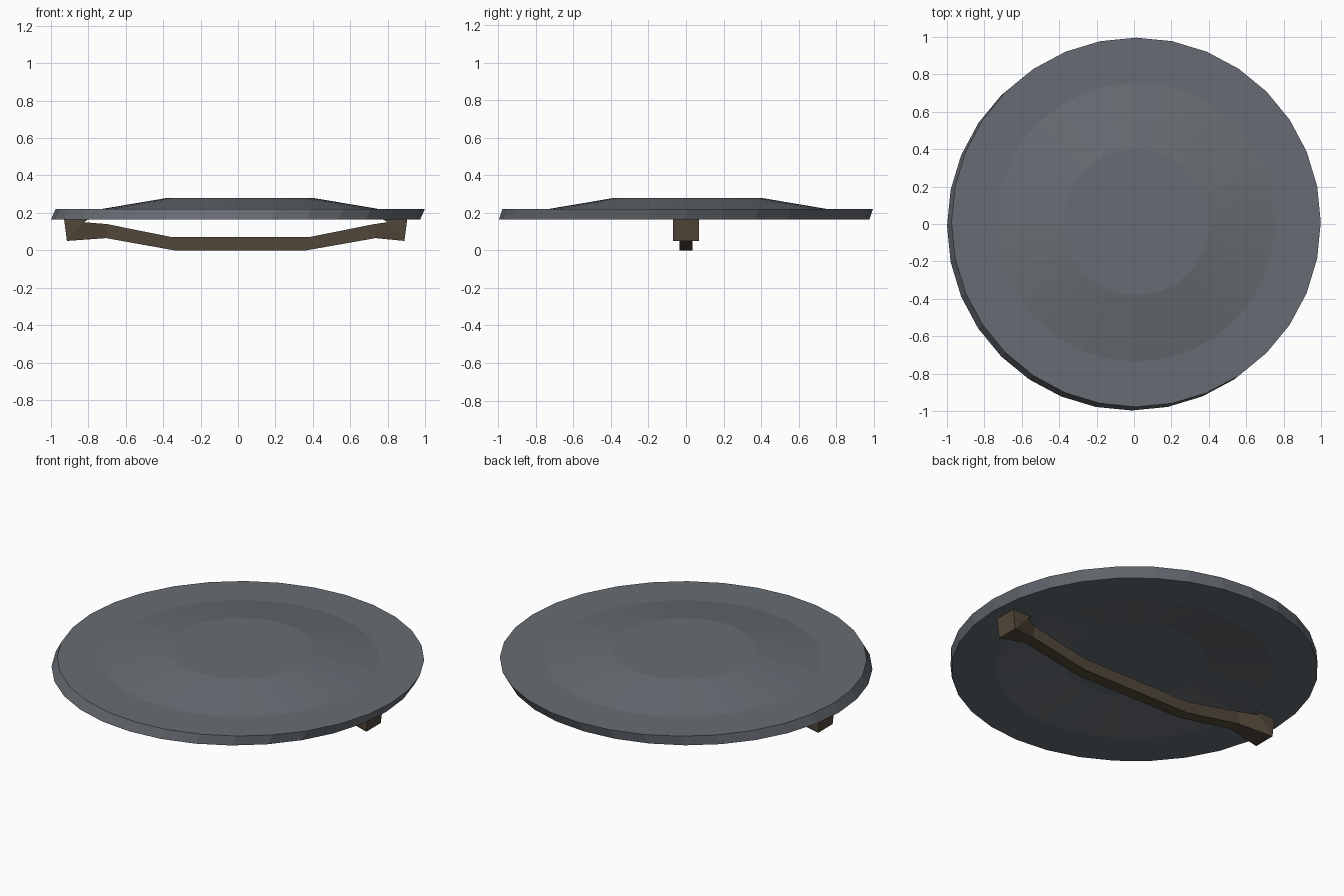
import bpy
import math

if "Cube" in bpy.data.objects:
    bpy.data.objects.remove(bpy.data.objects["Cube"])


def material(name, rgb):
    m = bpy.data.materials.new(name)
    m.diffuse_color = (*rgb, 1.0)
    m.use_nodes = True
    m.node_tree.nodes["Principled BSDF"].inputs["Base Color"].default_value = m.diffuse_color
    return m


def loft(name, rings, mat):
    """Skin a list of equal-length rings and cap both ends."""
    n = len(rings[0])
    verts = [p for r in rings for p in r]
    faces = [tuple(reversed(range(n)))]
    for k in range(len(rings) - 1):
        for i in range(n):
            j = (i + 1) % n
            faces.append((k * n + i, k * n + j, (k + 1) * n + j, (k + 1) * n + i))
    last = (len(rings) - 1) * n
    faces.append(tuple(range(last, last + n)))
    me = bpy.data.meshes.new(name)
    me.from_pydata(verts, [], faces)
    me.materials.append(mat)
    me.validate()
    ob = bpy.data.objects.new(name, me)
    bpy.context.collection.objects.link(ob)
    return ob


steel = material("blue grey steel", (0.135, 0.152, 0.172))
leather = material("dark brown", (0.085, 0.064, 0.041))


# Shield plate: dished underside, slanted rim, raised flat boss on top
def circle(r, z, off, sides=32):
    return [(off + r * math.cos(2 * math.pi * i / sides),
             0.8 * off + r * math.sin(2 * math.pi * i / sides), z)
            for i in range(sides)]


LOW, HIGH = -0.0125, 0.0115
loft("shield_plate", [
    circle(0.39, 0.225, LOW), circle(0.745, 0.165, LOW), circle(0.987, 0.165, LOW),
    circle(0.987, 0.22, HIGH), circle(0.745, 0.22, HIGH), circle(0.39, 0.28, HIGH),
], steel)


# Grip bar: one swept strip with flared elbows that meet the plate
# each station: centre offset, (x, z) of lower edge, (x, z) of upper edge, half width
half = [
    (0.0125, (0.355, 0.0), (0.365, 0.07), 0.035),
    (0.015, (0.72, 0.065), (0.715, 0.14), 0.035),
    (-0.0125, (0.9025, 0.05), (0.81, 0.15), 0.068),
    (-0.0125, (0.9175, 0.168), (0.785, 0.168), 0.068),
]


def section(side, station):
    off, lo, up, w = station
    (x0, z0), (x1, z1) = lo, up
    x0, x1 = off + side * x0, off + side * x1
    return [(x0, -w, z0), (x0, w, z0), (x1, w, z1), (x1, -w, z1)]


loft("grip_bar",
     [section(-1, s) for s in reversed(half)] + [section(1, s) for s in half],
     leather)
